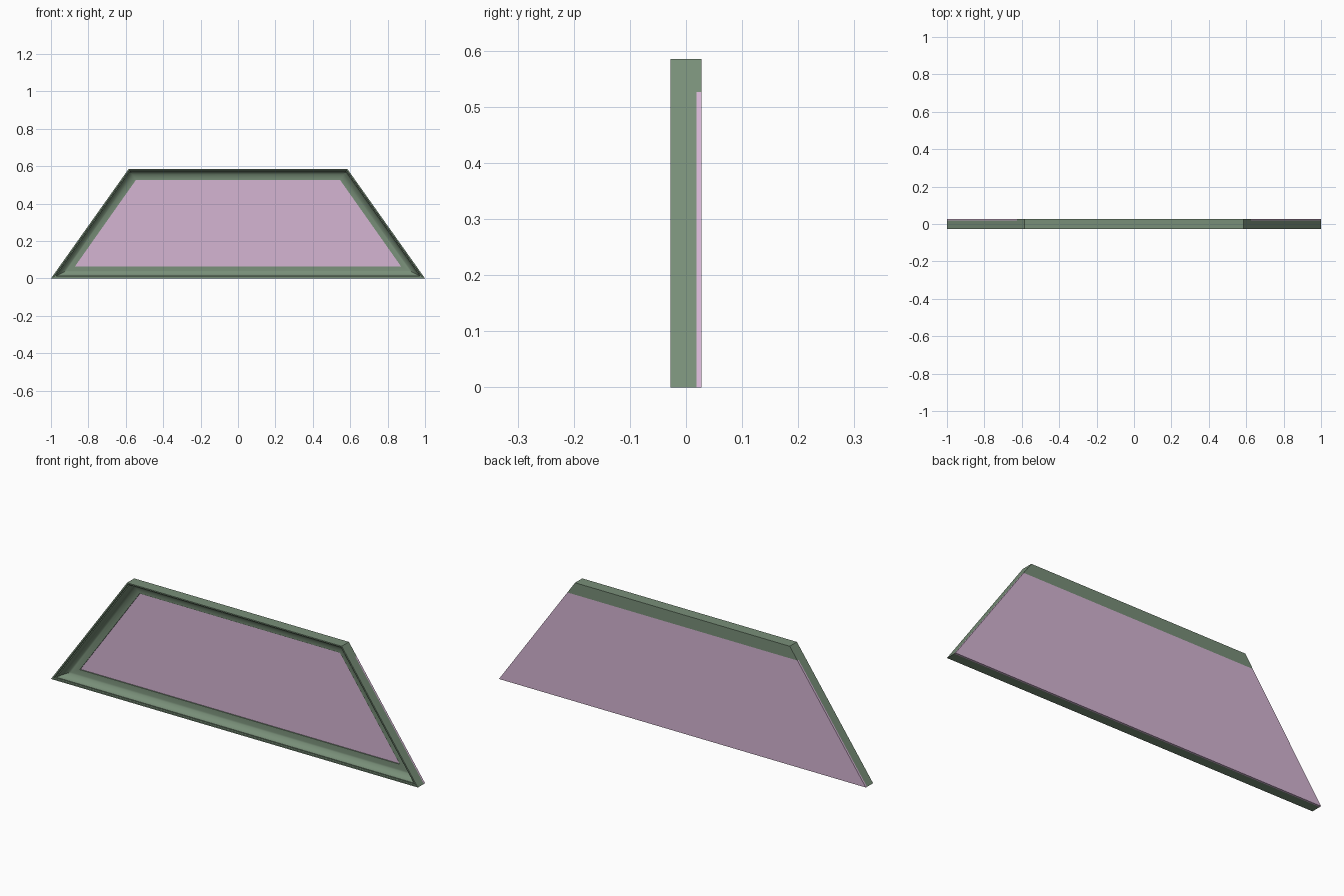
import bpy, bmesh, math

cube = bpy.data.objects.get("Cube")
if cube:
    bpy.data.objects.remove(cube, do_unlink=True)


def material(name, rgb):
    m = bpy.data.materials.new(name)
    m.use_nodes = True
    m.diffuse_color = (*rgb, 1)
    m.node_tree.nodes["Principled BSDF"].inputs["Base Color"].default_value = (*rgb, 1)
    return m


green = material("sage green", (0.19, 0.275, 0.19))
pink = material("pale mauve", (0.66, 0.46, 0.65))

HEIGHT, TOP_HALF, REBATE = 0.585, 0.585, 0.526
FRONT, SEAT, BACK = -0.028, 0.019, 0.028
OUTER = [(-1, 0), (1, 0), (TOP_HALF, HEIGHT), (-TOP_HALF, HEIGHT)]
INNER = [(-0.872, 0.064), (0.872, 0.064), (0.546, REBATE), (-0.546, REBATE)]


def half_width(z):
    return 1 + (TOP_HALF - 1) * z / HEIGHT


def finish(bm, name, mat):
    bmesh.ops.recalc_face_normals(bm, faces=bm.faces)
    mesh = bpy.data.meshes.new(name)
    bm.to_mesh(mesh)
    bm.free()
    ob = bpy.data.objects.new(name, mesh)
    mesh.materials.append(mat)
    bpy.context.collection.objects.link(ob)
    return ob


def slab(name, z0, z1, y0, y1, mat):
    """Slice of the trapezoid between two heights."""
    bm = bmesh.new()
    w0, w1 = half_width(z0), half_width(z1)
    outline = [(-w0, z0), (w0, z0), (w1, z1), (-w1, z1)]
    face = bm.faces.new([bm.verts.new((x, y0, z)) for x, z in outline])
    ext = bmesh.ops.extrude_face_region(bm, geom=[face])
    moved = [v for v in ext["geom"] if isinstance(v, bmesh.types.BMVert)]
    bmesh.ops.translate(bm, verts=moved, vec=(0, y1 - y0, 0))
    return finish(bm, name, mat)


# Moulding section: (share of the rail width, depth), lip then hollow cove
section = [(0, SEAT), (0, FRONT), (0.10, FRONT), (0.13, -0.022), (0.2, -0.022)]
for i in range(1, 11):
    a = math.pi / 2 * i / 10
    section.append((0.2 + 0.8 * (1 - math.cos(a)), -0.022 + 0.036 * math.sin(a)))
section.append((1, SEAT))

# Mitred frame swept round the trapezoid
bm = bmesh.new()
rings = []
for t, y in section:
    rings.append([bm.verts.new((o[0] + (n[0] - o[0]) * t, y, o[1] + (n[1] - o[1]) * t))
                  for o, n in zip(OUTER, INNER)])
for k, ring in enumerate(rings):
    following = rings[(k + 1) % len(rings)]
    for j in range(4):
        n = (j + 1) % 4
        bm.faces.new((ring[j], ring[n], following[n], following[j]))
frame = finish(bm, "moulded_frame", green)
bpy.context.view_layer.objects.active = frame
frame.select_set(True)
bpy.ops.object.shade_smooth_by_angle(angle=math.radians(30))

# Back of the top rail, above the panel rebate
slab("top_rail_back", REBATE, HEIGHT, SEAT, BACK, green)

# Panel seated behind the frame
slab("back_panel", 0, REBATE, SEAT, BACK, pink)
